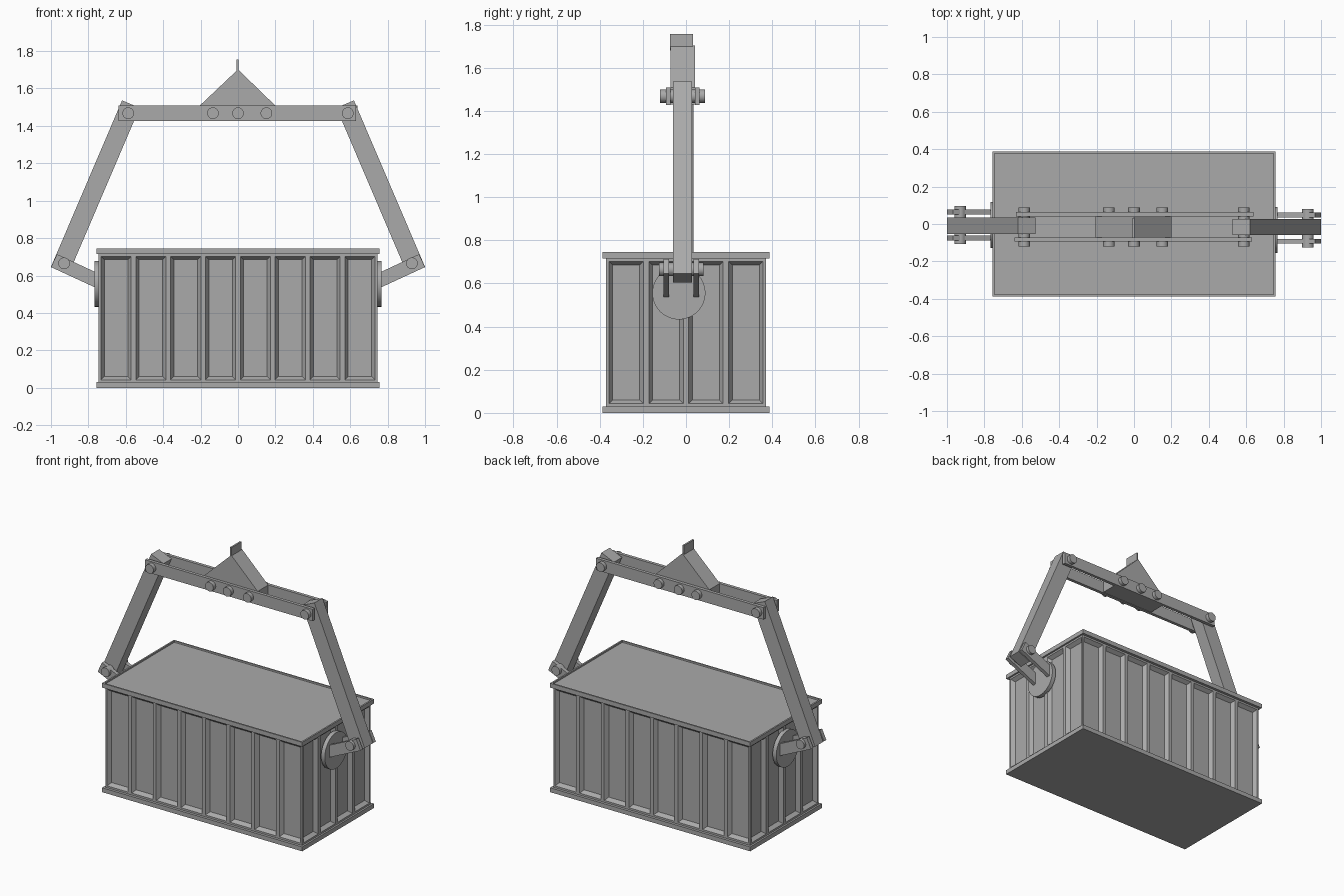
import bpy, bmesh, math
from mathutils import Vector, Matrix

cube = bpy.data.objects.get("Cube")
if cube:
    bpy.data.objects.remove(cube)

GREY = (0.4, 0.4, 0.4, 1)
steel = bpy.data.materials.new("steel_grey")
steel.use_nodes = True
steel.diffuse_color = GREY
steel.node_tree.nodes["Principled BSDF"].inputs["Base Color"].default_value = GREY


def finish(name, bm):
    bmesh.ops.recalc_face_normals(bm, faces=bm.faces)
    mesh = bpy.data.meshes.new(name)
    bm.to_mesh(mesh)
    bm.free()
    mesh.materials.append(steel)
    ob = bpy.data.objects.new(name, mesh)
    bpy.context.collection.objects.link(ob)
    return ob


def box_bm(lo, hi):
    bm = bmesh.new()
    lo, hi = Vector(lo), Vector(hi)
    bmesh.ops.create_cube(bm, size=1, matrix=Matrix.Translation((lo + hi) / 2) @ Matrix.Diagonal((hi - lo).to_4d()))
    return bm


def prism(name, profile, y0, y1):
    """Extrude an x-z outline from y0 to y1."""
    bm = bmesh.new()
    face = bm.faces.new([bm.verts.new((x, y0, z)) for x, z in profile])
    ext = bmesh.ops.extrude_face_region(bm, geom=[face])["geom"]
    bmesh.ops.translate(bm, vec=(0, y1 - y0, 0), verts=[v for v in ext if isinstance(v, bmesh.types.BMVert)])
    return finish(name, bm)


def cylinder(name, centre, radius, depth, axis, segments=32):
    bm = bmesh.new()
    turn = Matrix.Rotation(math.pi / 2, 4, 'X' if axis == 'Y' else 'Y')
    bmesh.ops.create_cone(bm, cap_ends=True, segments=segments, radius1=radius, radius2=radius,
                          depth=depth, matrix=Matrix.Translation(centre) @ turn)
    ob = finish(name, bm)
    for p in ob.data.polygons:
        p.use_smooth = len(p.vertices) == 4
    for e in ob.data.edges:
        a, b = (ob.data.vertices[i].co for i in e.vertices)
        e.use_edge_sharp = (b - a).length < depth * 0.9 or depth < radius and abs(b.x - a.x) < depth / 2
    return ob


# Container body: each wall divided into equal recessed panels with sloped sides
HX, HY = 0.745, 0.37
body = box_bm((-HX, -HY, 0.03), (HX, HY, 0.715))
for half, count, axis in ((HX, 8, Vector((1, 0, 0))), (HY, 4, Vector((0, 1, 0)))):
    for i in range(1, count):
        bmesh.ops.bisect_plane(body, geom=body.verts[:] + body.edges[:] + body.faces[:],
                               plane_co=axis * (2 * half * i / count - half), plane_no=axis)
body.normal_update()
panels = [f for f in body.faces if abs(f.normal.z) < 0.5]
bmesh.ops.inset_individual(body, faces=panels, thickness=0.018)
bmesh.ops.inset_individual(body, faces=panels, thickness=0.025, depth=-0.025)
finish("container_walls", body)

# Bottom flange, and top flange with a sunken lid
RX, RY = 0.757, 0.388
finish("bottom_flange", box_bm((-RX, -RY, 0), (RX, RY, 0.03)))
lid = box_bm((-RX, -RY, 0.715), (RX, RY, 0.745))
lid.normal_update()
top = [f for f in lid.faces if f.normal.z > 0.5]
bmesh.ops.inset_region(lid, faces=top, thickness=0.015)
bmesh.ops.inset_region(lid, faces=top, thickness=0.001, depth=-0.01)
finish("top_flange_and_lid", lid)

# Swivel discs, link plates, arms and pins at both ends
TOP_X, TOP_Z, LOW_X, LOW_Z = 0.587, 1.468, 0.93, 0.665
PIN_R = 0.031
along = Vector((TOP_X - LOW_X, TOP_Z - LOW_Z)).normalized()
across = Vector((along.y, -along.x))
low, high = Vector((LOW_X, LOW_Z)), Vector((TOP_X, TOP_Z))
arm = [low - along * 0.046 + across * 0.057, low - along * 0.046 - across * 0.045,
       high + along * 0.05 - across * 0.045, high + along * 0.05 + across * 0.057]
link = [(1.0, 0.645), (0.968, 0.714), (0.74, 0.608), (0.74, 0.525)]
for side, sx, cy, disc_y, arm_y in (("left", 1, -0.022, -0.033, -0.016), ("right", -1, -0.005, -0.005, -0.010)):
    cylinder(side + "_swivel_disc", (sx * 0.752, disc_y, 0.556), 0.123, 0.028, 'X', 48)
    for face, sy in (("front", -1), ("back", 1)):
        mid = cy + sy * 0.07
        prism(f"{side}_{face}_link_plate", [(sx * x, z) for x, z in link], mid - 0.013, mid + 0.013)
    prism(side + "_arm", [(sx * p.x, p.y) for p in arm], arm_y - 0.044, arm_y + 0.044)
    cylinder(side + "_lower_pin", (sx * LOW_X, cy, LOW_Z), PIN_R, 0.205, 'Y')

# Spreader beam: two parallel plates joined by pins
for face, y, shift in (("front", -0.082, -0.004), ("back", 0.052, 0.004)):
    finish(face + "_beam_plate", box_bm((shift - 0.634, y - 0.011, 1.427), (shift + 0.634, y + 0.011, 1.508)))
for i, x in enumerate((-TOP_X, -0.134, 0, 0.152, TOP_X)):
    cylinder(f"beam_pin_{i + 1}", (x, -0.016, TOP_Z), PIN_R, 0.208, 'Y')

# Lifting bracket between the beam plates, with its upright tab
prism("lifting_bracket", [(-0.205, 1.43), (0.2, 1.43), (0.2, 1.508), (0, 1.702), (-0.205, 1.508)], -0.073, 0.041)
prism("lifting_tab", [(-0.009, 1.68), (0.003, 1.68), (0.003, 1.755), (-0.009, 1.755)], -0.074, 0.032)
